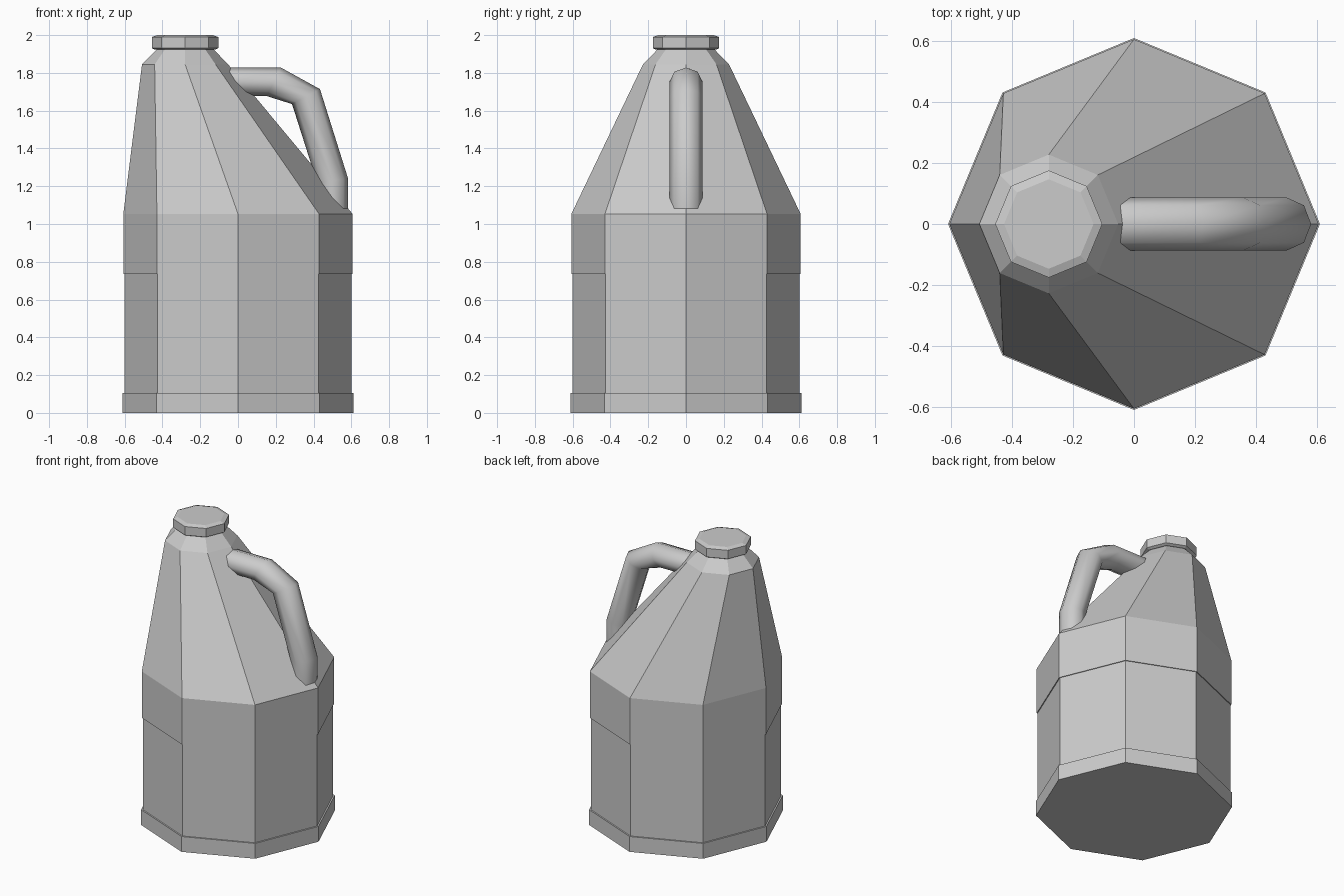
import bpy, bmesh
from math import cos, sin, pi
from mathutils import Vector

if "Cube" in bpy.data.objects:
    bpy.data.objects.remove(bpy.data.objects["Cube"])

SIDES = 8
OFFSET = -0.28  # x of the off-centre neck


def make_object(name, rings, smooth=False):
    """Skin a stack of equal-sided rings and close both ends."""
    bm = bmesh.new()
    loops = [[bm.verts.new(p) for p in ring] for ring in rings]
    for a, b in zip(loops, loops[1:]):
        for i in range(SIDES):
            j = (i + 1) % SIDES
            bm.faces.new((a[i], a[j], b[j], b[i])).smooth = smooth
    bm.faces.new(loops[0][::-1])
    bm.faces.new(loops[-1])
    bmesh.ops.recalc_face_normals(bm, faces=bm.faces[:])
    mesh = bpy.data.meshes.new(name)
    bm.to_mesh(mesh)
    bm.free()
    obj = bpy.data.objects.new(name, mesh)
    bpy.context.collection.objects.link(obj)
    return obj


def ring(center, radius_u, radius_y, u=(1, 0, 0)):
    """Octagon spanned by direction u and the y axis."""
    c, u, y = Vector(center), Vector(u).normalized(), Vector((0, 1, 0))
    angles = [2 * pi * i / SIDES for i in range(SIDES)]
    return [c + u * radius_u * cos(t) + y * radius_y * sin(t) for t in angles]


def level(x, z, r):
    return ring((x, 0, z), r, r)


# jug body: foot band, recessed lower wall, upper wall, slanted shoulder, neck
make_object("jug_body", [
    level(0, 0, 0.611), level(0, 0.105, 0.611),
    level(0, 0.105, 0.601), level(0, 0.735, 0.601),
    level(0, 0.735, 0.607), level(0, 1.053, 0.607),
    level(OFFSET, 1.845, 0.228), level(OFFSET, 1.925, 0.15),
])

# screw cap with bevelled rims
make_object("cap", [
    level(OFFSET, 1.923, 0.16), level(OFFSET, 1.931, 0.176),
    level(OFFSET, 1.99, 0.176), level(OFFSET, 2.0, 0.147),
])

# handle: (outer point, inner point) of each cross-section in the xz plane
sections = [
    ((-0.045, 1.828), (-0.045, 1.68)),
    ((0.227, 1.828), (0.153, 1.677)),
    ((0.434, 1.714), (0.286, 1.635)),
    ((0.582, 1.243), (0.42, 1.215)),
    ((0.582, 1.07), (0.42, 1.07)),
]
handle_rings = []
for (ox, oz), (ix, iz) in sections:
    u = Vector((ox - ix, 0, oz - iz))
    mid = ((ox + ix) / 2, 0, (oz + iz) / 2)
    handle_rings.append(ring(mid, u.length / 2, 0.087, u))
make_object("handle", handle_rings, smooth=True)
